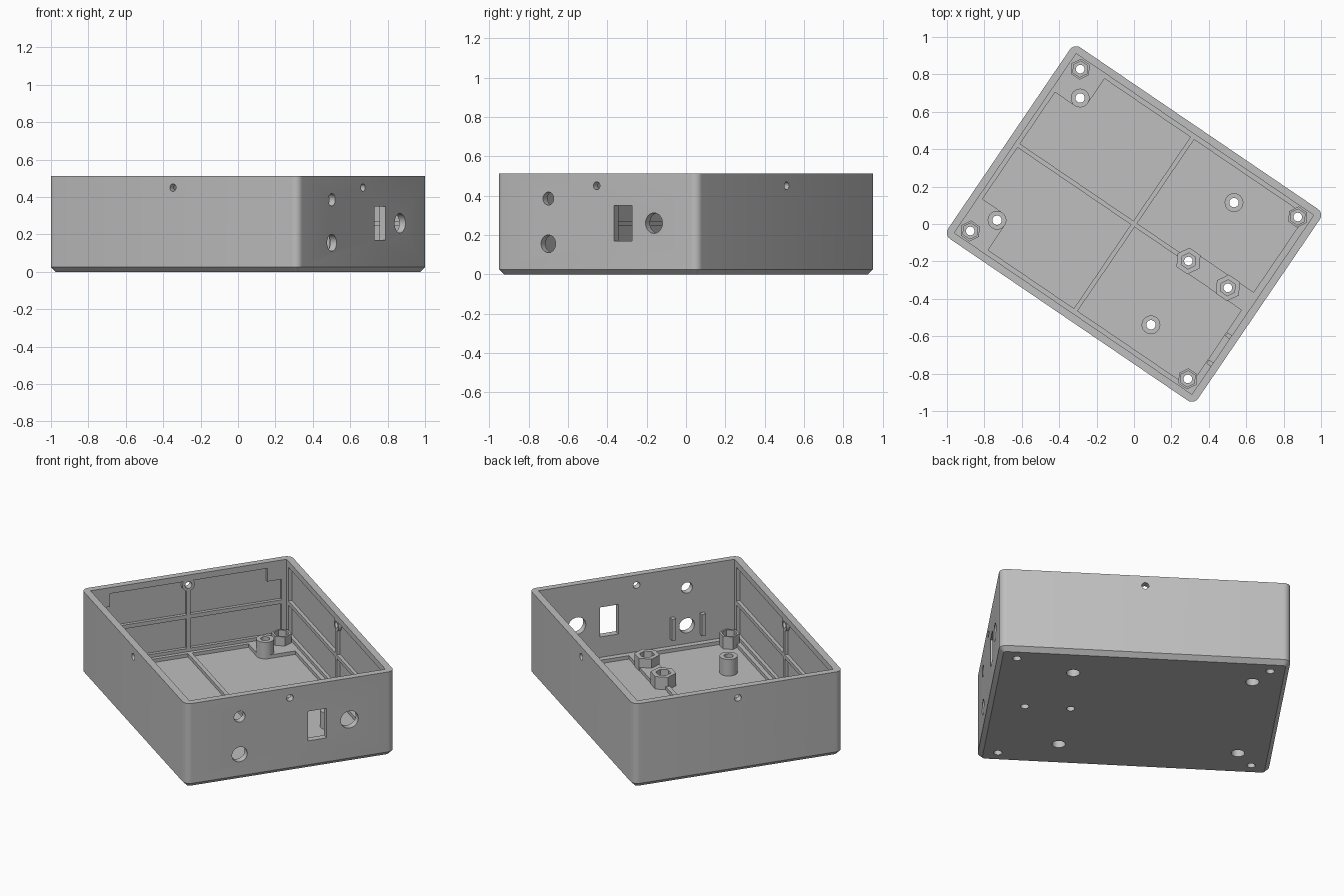
import bpy, bmesh
from math import cos, sin, pi, radians
from mathutils import Vector

old = bpy.data.objects.get("Cube")
if old:
    bpy.data.objects.remove(old, do_unlink=True)

TURN = radians(-34.2)
A, B, H = 0.808, 0.619, 0.512      # outer half length, half width, height
WALL, RECESS = 0.04, 0.02
IA, IB = A - WALL, B - WALL        # inner half sizes
FLOOR, PANEL = 0.045, 0.024        # rib level and recessed floor level
RIB = 0.012                        # half width of ribs
SCREW_Z = 0.45

grey = bpy.data.materials.new("light grey plastic")
grey.use_nodes = True
color = (0.52, 0.52, 0.52, 1)
grey.diffuse_color = color
grey.node_tree.nodes["Principled BSDF"].inputs["Base Color"].default_value = color


def prism(name, pts, axis, lo, hi):
    """Extrude a 2D outline along an axis (z: xy outline, x: yz, y: xz)."""
    place = {"x": lambda p, d: (d, p[0], p[1]),
             "y": lambda p, d: (p[0], d, p[1]),
             "z": lambda p, d: (p[0], p[1], d)}[axis]
    bm = bmesh.new()
    face = bm.faces.new([bm.verts.new(place(p, lo)) for p in pts])
    out = bmesh.ops.extrude_face_region(bm, geom=[face])
    move = Vector(place((0, 0), hi - lo))
    bmesh.ops.translate(bm, vec=move, verts=[v for v in out["geom"] if isinstance(v, bmesh.types.BMVert)])
    bmesh.ops.recalc_face_normals(bm, faces=bm.faces)
    mesh = bpy.data.meshes.new(name)
    bm.to_mesh(mesh)
    bm.free()
    mesh.materials.append(grey)
    ob = bpy.data.objects.new(name, mesh)
    bpy.context.collection.objects.link(ob)
    return ob


def ring(x, y, r, n=32, start=0.0, sweep=2 * pi, closed=True):
    steps = n if closed else n - 1
    return [(x + r * cos(start + sweep * i / steps), y + r * sin(start + sweep * i / steps)) for i in range(n)]


def rect(x0, x1, y0, y1):
    return [(x0, y0), (x1, y0), (x1, y1), (x0, y1)]


def cut(target, pts, axis, lo, hi):
    cutter = prism("cutter", pts, axis, lo, hi)
    cutter.hide_render = True
    mod = target.modifiers.new("cut", "BOOLEAN")
    mod.operation, mod.solver, mod.object = "DIFFERENCE", "EXACT", cutter
    bpy.context.view_layer.objects.active = target
    bpy.ops.object.modifier_apply(modifier=mod.name)
    bpy.data.objects.remove(cutter, do_unlink=True)


# Outer shell with rounded corners and a chamfered base
R = 0.04
outline = []
for k, (sx, sy) in enumerate([(1, 1), (-1, 1), (-1, -1), (1, -1)]):
    outline += ring(sx * (A - R), sy * (B - R), R, 7, k * pi / 2, pi / 2, False)
shell = prism("case_shell", outline, "z", 0, H)
bm = bmesh.new()
bm.from_mesh(shell.data)
base = [e for e in bm.edges if all(v.co.z < 0.001 for v in e.verts)]
bmesh.ops.bevel(bm, geom=base, offset=0.025, segments=1, affect="EDGES")
bm.to_mesh(shell.data)
bm.free()
cut(shell, rect(-IA, IA, -IB, IB), "z", FLOOR, H + 0.1)

# Recessed floor panels, mirrored across the long axis
left_panel = [(-0.745, RIB), (-RIB, RIB), (-RIB, 0.554), (-0.567, 0.554)]
left_panel += ring(-0.617, 0.395, 0.05, 7, 0, -pi / 2, False) + [(-0.745, 0.345)]
right_panel = [(RIB, RIB), (0.352, RIB), (0.352, 0.058), (0.734, 0.058), (0.734, 0.554), (RIB, 0.554)]
for panel in (left_panel, right_panel):
    for s in (1, -1):
        cut(shell, [(x, s * y) for x, y in panel], "z", PANEL, FLOOR + 0.01)

# Recessed wall panels: both long walls and the plain short wall
LOW, MID, TOP, STEP = 0.065, 0.258, 0.475, 0.395
for s in (1, -1):
    for z0, z1 in ((LOW, MID - RIB), (MID + RIB, TOP)):
        for side in (1, -1):
            ys = sorted((side * (IB - 0.01), side * (IB + RECESS)))
            cut(shell, rect(*sorted((s * RIB, s * 0.74)), z0, z1), "y", *ys)
    cut(shell, rect(*sorted((s * RIB, s * 0.55)), LOW, MID - RIB), "x", -IA - RECESS, -IA + 0.01)
    stepped = [(RIB, MID + RIB), (0.55, MID + RIB), (0.55, STEP), (0.465, STEP), (0.465, TOP), (RIB, TOP)]
    cut(shell, [(s * y, z) for y, z in stepped], "x", -IA - RECESS, -IA + 0.01)

# Lid screw bosses on the panelled walls
eps = 0.001
wall_bosses = [
    prism("left_wall_boss", ring(0, SCREW_Z, 0.037), "y", IB + eps, IB + RECESS + eps),
    prism("right_wall_boss", ring(0, SCREW_Z, 0.037), "y", -IB - RECESS - eps, -IB - eps),
    prism("end_wall_boss", ring(0, SCREW_Z, 0.037), "x", -IA - RECESS - eps, -IA - eps)]
for ob, axis in zip([shell, shell] + wall_bosses, "xyyyx"):
    cut(ob, ring(0, SCREW_Z, 0.02), axis, -1, 1)

# Openings in the connector wall
for pts in (ring(0.352, 0.26, 0.052), rect(0.108, 0.216, 0.17, 0.35),
            ring(-0.297, 0.385, 0.033), ring(-0.297, 0.155, 0.045)):
    cut(shell, pts, "x", IA - 0.05, A + 0.1)

# Small guide ribs beside the lower round opening
parts = [shell] + wall_bosses
for side, y in (("inner", -0.21), ("outer", -0.387)):
    parts.append(prism(side + "_guide_rib", rect(y - 0.012, y + 0.012, 0.09, 0.22),
                       "x", IA - 0.028, IA + 0.005))

# Round standoffs with a counterbore from below
for x in (-0.617, 0.378):
    for y in (-0.395, 0.395):
        post = prism("round_standoff", ring(x, y, 0.05), "z", 0.01, 0.125)
        for ob in (post, shell):
            cut(ob, ring(x, y, 0.025), "z", -0.1, 0.2)
            cut(ob, ring(x, y, 0.037), "z", -0.1, 0.06)
        parts.append(post)

# Hexagonal nut holders
holders = [("corner_nut_holder", sx * 0.703, sy * 0.523, 0.056) for sx in (1, -1) for sy in (1, -1)]
holders += [("middle_nut_holder", x, 0, 0.071) for x in (0.352, 0.607)]
for name, x, y, r in holders:
    nut = prism(name, ring(x, y, r, 6), "z", 0.01, 0.1)
    cut(nut, ring(x, y, 0.043, 6), "z", 0.06, 0.2)
    for ob in (nut, shell):
        cut(ob, ring(x, y, 0.023), "z", -0.1, 0.2)
    parts.append(nut)

# Turn everything into place and shade
bpy.ops.object.select_all(action="DESELECT")
for ob in parts:
    ob.rotation_euler.z = TURN
    ob.select_set(True)
bpy.context.view_layer.objects.active = shell
bpy.ops.object.shade_smooth_by_angle(angle=radians(30))
